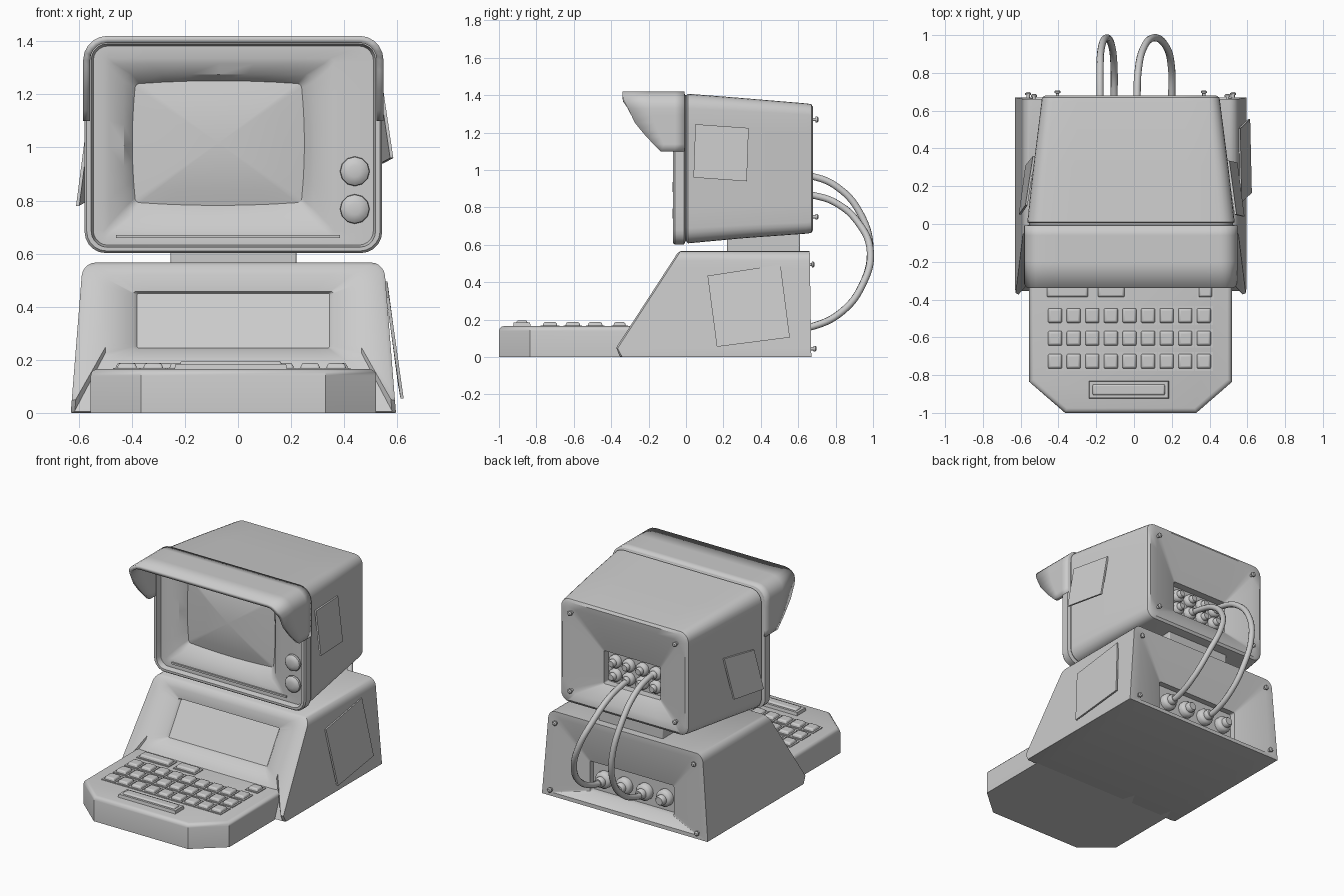
import bpy, bmesh
from math import sin, cos, pi, radians
from mathutils import Vector, Matrix

if "Cube" in bpy.data.objects:
    bpy.data.objects.remove(bpy.data.objects["Cube"])


def finish(name, bm, angle=35, bevel=0, thick=0):
    bmesh.ops.recalc_face_normals(bm, faces=bm.faces)
    me = bpy.data.meshes.new(name)
    bm.to_mesh(me)
    bm.free()
    ob = bpy.data.objects.new(name, me)
    bpy.context.collection.objects.link(ob)
    bpy.ops.object.select_all(action='DESELECT')
    bpy.context.view_layer.objects.active = ob
    ob.select_set(True)
    bpy.ops.object.shade_smooth_by_angle(angle=radians(angle))
    if thick:
        m = ob.modifiers.new("thickness", 'SOLIDIFY')
        m.thickness, m.offset = thick, -1
    if bevel:
        m = ob.modifiers.new("bevel", 'BEVEL')
        m.width, m.segments, m.limit_method = bevel, 2, 'ANGLE'
    return ob


def ring(y, x0, x1, z0, z1, rt, rb=None, bulge=0, taper=0, n=6):
    """Rounded rectangle in x/z; y is a number or a function of z."""
    rb = rt if rb is None else rb
    cx, cz, hx, hz = (x0 + x1) / 2, (z0 + z1) / 2, (x1 - x0) / 2, (z1 - z0) / 2
    arcs = []
    for sx, sz, r, a0 in ((1, 1, rt, 0), (-1, 1, rt, 90), (-1, -1, rb, 180), (1, -1, rb, 270)):
        c = Vector((cx + sx * (hx - r), cz + sz * (hz - r)))
        arcs.append([c + r * Vector((cos(radians(a0 + 18 * k)), sin(radians(a0 + 18 * k)))) for k in range(6)])
    flat = []
    for i, arc in enumerate(arcs):
        nxt = arcs[(i + 1) % 4][0]
        flat += arc + [arc[-1].lerp(nxt, k / n) for k in range(1, n)]
    pts = []
    for x, z in flat:
        u, v = (x - cx) / hx, (z - cz) / hz
        x, z = x + bulge * u * (1 - v * v), z + bulge * v * (1 - u * u)
        x = cx + (x - cx) * (1 - taper * z)
        pts.append((x, y(z) if callable(y) else y, z))
    return pts


def loft(name, rings, angle=35):
    bm = bmesh.new()
    rows = [[bm.verts.new(p) for p in r] for r in rings]
    n = len(rows[0])
    for a, b in zip(rows, rows[1:]):
        for i in range(n):
            bm.faces.new((a[i], a[(i + 1) % n], b[(i + 1) % n], b[i]))
    bm.faces.new(rows[0])
    bm.faces.new(rows[-1][::-1])
    return finish(name, bm, angle)


def add_box(bm, x0, x1, y0, y1, z0, z1, inset=0):
    vs = bmesh.ops.create_cube(bm, size=1)['verts']
    for v in vs:
        k = inset if v.co.z > 0 else 0
        v.co = (x1 - k if v.co.x > 0 else x0 + k, y1 - k if v.co.y > 0 else y0 + k, z1 if v.co.z > 0 else z0)


def lathe(bm, x, z, profile, n=16):
    """Round part about a y-directed axis; profile is (radius, y)."""
    rows = [[bm.verts.new((x + r * cos(2 * pi * k / n), y, z + r * sin(2 * pi * k / n))) for k in range(n)]
            for r, y in profile]
    for a, b in zip(rows, rows[1:]):
        for i in range(n):
            bm.faces.new((a[i], a[(i + 1) % n], b[(i + 1) % n], b[i]))
    bm.faces.new(rows[0])
    bm.faces.new(rows[-1])


# monitor housing: rear recess, tapering body, seam, front frame, screen bezel
loft("monitor_housing", [
    ring(0.56, -0.24, 0.18, 0.82, 1.04, 0.01),
    ring(0.61, -0.24, 0.18, 0.82, 1.04, 0.01),
    ring(0.675, -0.41, 0.375, 0.73, 1.29, 0.03),
    ring(0.68, -0.47, 0.435, 0.68, 1.335, 0.05),
    ring(0.67, -0.487, 0.452, 0.664, 1.352, 0.06),
    ring(0.645, -0.49, 0.456, 0.66, 1.356, 0.06),
    ring(0.3, -0.533, 0.5, 0.635, 1.385, 0.07),
    ring(0.01, -0.565, 0.533, 0.608, 1.408, 0.08),
    ring(0.004, -0.555, 0.523, 0.617, 1.4, 0.08),
    ring(-0.004, -0.555, 0.523, 0.617, 1.4, 0.08),
    ring(-0.01, -0.578, 0.543, 0.602, 1.412, 0.08),
    ring(-0.06, -0.578, 0.543, 0.602, 1.412, 0.08),
    ring(-0.07, -0.57, 0.535, 0.61, 1.405, 0.075),
    ring(-0.07, -0.553, 0.518, 0.624, 1.39, 0.06),
    ring(-0.035, -0.545, 0.51, 0.632, 1.382, 0.055),
    ring(-0.035, -0.505, 0.362, 0.67, 1.335, 0.015),
    ring(-0.028, -0.485, 0.342, 0.69, 1.315, 0.02),
    ring(-0.01, -0.43, 0.285, 0.74, 1.275, 0.03),
    ring(0.035, -0.385, 0.237, 0.795, 1.238, 0.015, bulge=0.012)])

# bulged screen
loft("screen", [ring(0.045, -0.392, 0.244, 0.788, 1.245, 0.015, bulge=0.012)] + [
    ring(0.0 + 0.034 * s * s, -0.074 - 0.315 * s, -0.074 + 0.315 * s, 1.0165 - 0.226 * s,
         1.0165 + 0.226 * s, 0.015 * s, bulge=0.012 * s) for s in (1, 0.75, 0.5, 0.25, 0.03)])

# slim strip under the screen
bm = bmesh.new()
add_box(bm, -0.46, 0.385, -0.045, -0.03, 0.658, 0.67)
finish("bezel_strip", bm, 30)

# hood: upper part of the frame outline drawn forward
edge = [(1.1, -0.135), (1.17, -0.205), (1.25, -0.272), (1.35, -0.32), (1.385, -0.338), (1.43, -0.34)]


def hood_front(z):
    for (za, ya), (zb, yb) in zip(edge, edge[1:]):
        if z <= zb:
            return ya + (yb - ya) * (z - za) / (zb - za)


path = ring(0, -0.583, 0.548, 0.78, 1.42, 0.09, n=12)
half = len(path) // 2
path = sorted((p for p in path if p[2] > 1.12), key=lambda p: (p[0] if abs(p[0] + 0.0175) < 0.56 else
              (p[0] + (p[2] - 1.42) * (1 if p[0] < 0 else -1))))
path = [(-0.583, 0, 1.1)] + path + [(0.548, 0, 1.1)]
bm = bmesh.new()
rows = []
for x, _, z in path:
    f = hood_front(z)
    rows.append([bm.verts.new((x, y, z)) for y in (-0.008, -0.06, -0.06 + (f + 0.06) * 0.5, f)])
for a, b in zip(rows, rows[1:]):
    for i in range(3):
        bm.faces.new((a[i], b[i], b[i + 1], a[i + 1]))
bmesh.ops.recalc_face_normals(bm, faces=bm.faces)
top = max(bm.faces, key=lambda f: f.calc_center_median().z)
hood = finish("screen_hood", bm, 40, thick=0.026)
if sum(p.normal.z for p in hood.data.polygons) < 0:
    hood.data.flip_normals()

# control knobs
bm = bmesh.new()
for z in (0.91, 0.768):
    lathe(bm, 0.44, z, [(0.045, -0.03), (0.056, -0.045), (0.054, -0.057), (0.042, -0.067), (0.022, -0.072)], 12)
finish("knobs", bm, 40)

# neck
bm = bmesh.new()
add_box(bm, -0.255, 0.22, 0.22, 0.61, 0.55, 0.68)
finish("neck", bm, 30, bevel=0.006)


# base with sloped front and recesses front and back
def slope(depth=0):
    return lambda z: (-0.38 + (z - 0.04) * 0.648 if z > 0.04 else -0.35 - 0.03 * z / 0.04) + depth


def rear(z):
    return 0.67 - 0.015 * z


loft("base", [
    ring(0.56, -0.33, 0.29, 0.07, 0.27, 0.01, n=12),
    ring(0.6, -0.33, 0.29, 0.07, 0.27, 0.01, n=12),
    ring(rear, -0.56, 0.525, 0.025, 0.525, 0.03, 0.01, taper=0.1, n=12),
    ring(rear, -0.63, 0.595, 0, 0.566, 0.05, 0.004, taper=0.13, n=12),
    ring(slope(0.01), -0.63, 0.595, 0, 0.566, 0.05, 0.004, taper=0.13, n=12),
    ring(slope(), -0.615, 0.58, 0.005, 0.555, 0.045, 0.004, taper=0.13, n=12),
    ring(slope(0.003), -0.5, 0.465, 0.185, 0.52, 0.04, n=12),
    ring(slope(0.04), -0.395, 0.36, 0.238, 0.458, 0.012, n=12),
    ring(slope(0.06), -0.38, 0.345, 0.245, 0.45, 0.006, n=12)])

# keyboard case with clipped front corners
bm = bmesh.new()
outline = [(-0.555, -0.2), (-0.555, -0.835), (-0.365, -1), (0.33, -1), (0.52, -0.835), (0.52, -0.2)]
face = bm.faces.new([bm.verts.new((x, y, 0)) for x, y in outline])
up = bmesh.ops.extrude_face_region(bm, geom=[face])['geom']
bmesh.ops.translate(bm, verts=[v for v in up if isinstance(v, bmesh.types.BMVert)], vec=(0, 0, 0.165))
rim = [e for e in bm.edges if all(v.co.z > 0.1 for v in e.verts) and min(v.co.y for v in e.verts) < -0.3]
bmesh.ops.bevel(bm, geom=rim, offset=0.025, segments=3, profile=0.5, affect='EDGES')
finish("keyboard_case", bm, 35)

# keys, each on a slightly wider surround
keys, wells = bmesh.new(), bmesh.new()
layout = [(-0.418 + 0.0985 * i, y, 0.078, 0.082) for y in (-0.485, -0.605, -0.727) for i in range(9)]
layout += [(-0.352, -0.355, 0.222, 0.07), (-0.12, -0.355, 0.145, 0.07), (0.378, -0.355, 0.075, 0.07)]
for x, y, w, d in layout:
    add_box(keys, x - w / 2, x + w / 2, y - d / 2, y + d / 2, 0.165, 0.187, 0.008)
    add_box(wells, x - w / 2 - 0.008, x + w / 2 + 0.008, y - d / 2 - 0.009, y + d / 2 + 0.009, 0.16, 0.17)
add_box(wells, -0.24, 0.185, -0.925, -0.83, 0.16, 0.185, 0.004)
add_box(keys, -0.222, 0.167, -0.91, -0.845, 0.17, 0.196, 0.006)
finish("keys", keys, 40, bevel=0.007)
finish("key_surrounds", wells, 30)

# connectors on the backs of monitor and base
bm = bmesh.new()


def connector(x, y, z, s):
    lathe(bm, x, z, [(r * s, y + d * s) for r, d in ((0.8, 0), (1, 0.1), (1, 0.6), (0.85, 0.8), (0.6, 0.9),
                                                    (0.6, 1.3), (0.45, 1.5), (0.2, 1.5))])


for i in range(4):
    connector(-0.25 + 0.15 * i, 0.56, 0.16, 0.055)
    for z in (0.97, 0.88):
        connector(-0.18 + 0.1 * i, 0.56, z, 0.042)
finish("connectors", bm, 40)

# rear screws
bm = bmesh.new()
for x, z, y in ((-0.405, 1.27, 0.67), (0.37, 1.27, 0.67), (-0.405, 0.75, 0.67), (0.37, 0.75, 0.67),
                (-0.53, 0.495, 0.65), (0.495, 0.495, 0.65), (-0.56, 0.045, 0.66), (0.525, 0.045, 0.66)):
    lathe(bm, x, z, [(0.009, y), (0.009, y + 0.022), (0.016, y + 0.023), (0.016, y + 0.032), (0.009, y + 0.038)], 10)
finish("screws", bm, 40)

# cables looping from monitor to base
lower = [(0.985, 0.57), (0.94, 0.38), (0.83, 0.24), (0.68, 0.165), (0.6, 0.155)]
for name, xa, xb, upper in (
        ("cable_left", -0.18, -0.105, [(0.58, 0.975), (0.68, 0.965), (0.8, 0.915), (0.925, 0.78)]),
        ("cable_right", 0.015, 0.2, [(0.58, 0.88), (0.68, 0.865), (0.8, 0.825), (0.92, 0.72)])):
    cu = bpy.data.curves.new(name, 'CURVE')
    cu.dimensions, cu.bevel_depth, cu.bevel_resolution, cu.use_fill_caps = '3D', 0.019, 3, True
    sp = cu.splines.new('BEZIER')
    pts = upper + lower
    sp.bezier_points.add(len(pts) - 1)
    for i, (p, (y, z)) in enumerate(zip(sp.bezier_points, pts)):
        t = min(max((0.9 - z) / 0.7, 0), 1)
        p.co = (xa + (xb - xa) * t * t * (3 - 2 * t), y, z)
        p.handle_left_type = p.handle_right_type = 'AUTO'
    ob = bpy.data.objects.new(name, cu)
    bpy.context.collection.objects.link(ob)

# tilted plates on the sides
for name, out, corners in (
        ("monitor_plate_right", 1, [(0.543, 0.05, 1.245), (0.505, 0.335, 1.225), (0.548, 0.325, 0.94), (0.585, 0.04, 0.96)]),
        ("monitor_plate_left", -1, [(-0.575, 0.1, 1.05), (-0.535, 0.36, 1.08), (-0.575, 0.31, 0.8), (-0.61, 0.05, 0.78)]),
        ("base_plate_right", 1, [(0.57, 0.115, 0.435), (0.563, 0.505, 0.495), (0.615, 0.555, 0.105), (0.624, 0.165, 0.055)])):
    bm = bmesh.new()
    outer = [bm.verts.new(c) for c in corners]
    inner = [bm.verts.new((c[0] - 0.012 * out, c[1], c[2])) for c in corners]
    bm.faces.new(outer)
    bm.faces.new(inner[::-1])
    for i in range(4):
        j = (i + 1) % 4
        bm.faces.new((outer[i], inner[i], inner[j], outer[j]))
    finish(name, bm, 20)
